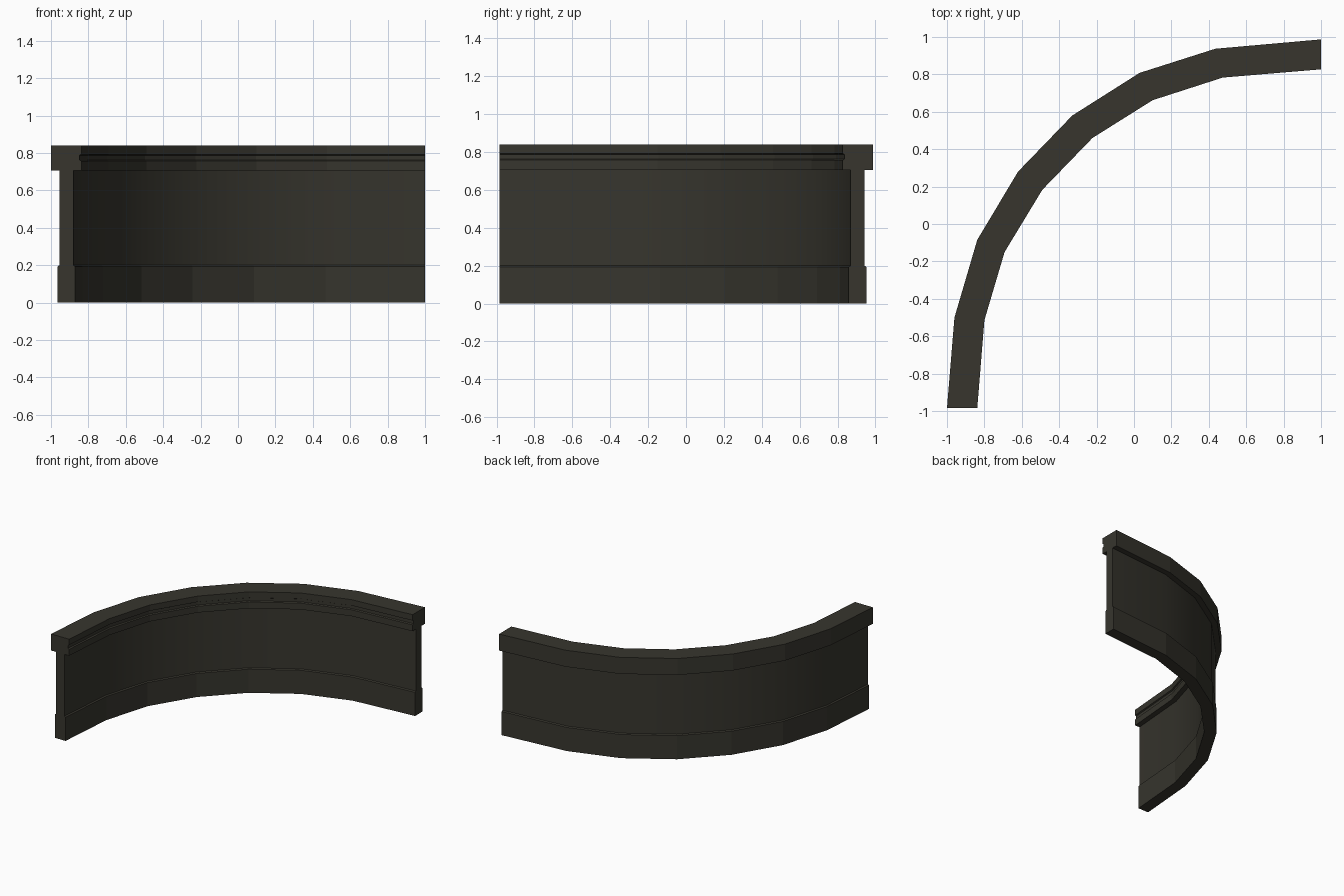
import bpy, bmesh, math

if "Cube" in bpy.data.objects:
    bpy.data.objects.remove(bpy.data.objects["Cube"])

# One dark stone colour for the whole wall
stone = bpy.data.materials.new("dark stone")
stone.diffuse_color = (0.038, 0.036, 0.027, 1)
stone.use_nodes = True
stone.node_tree.nodes["Principled BSDF"].inputs["Base Color"].default_value = stone.diffuse_color

# Plan of the curve: outer and inner edge of the coping at each joint
OUTER = [(-1, -.985), (-.96, -.50), (-.838, -.085), (-.62, .28),
         (-.33, .58), (.03, .808), (.435, .937), (1, .987)]
INNER = [(-.838, -.985), (-.80, -.515), (-.692, -.15), (-.49, .183),
         (-.222, .46), (.10, .662), (.475, .783), (1, .827)]


def sweep(name, profile, smooth=False):
    """Sweep (u, z) points along the curve; u runs 0 outer to 1 inner.
    The profile stays open where it meets the neighbouring part."""
    bm = bmesh.new()
    rings = [[bm.verts.new((o[0] + (i[0] - o[0]) * u, o[1] + (i[1] - o[1]) * u, z))
              for u, z in profile] for o, i in zip(OUTER, INNER)]
    for a, b in zip(rings, rings[1:]):
        for k in range(len(profile) - 1):
            if smooth and k == 1:      # wall: no hidden top face
                continue
            bm.faces.new((a[k], b[k], b[k + 1], a[k + 1]))
    bm.faces.new(rings[0])
    bm.faces.new(rings[-1][::-1])
    # Orient faces: the first end must look towards -y
    bmesh.ops.recalc_face_normals(bm, faces=bm.faces)
    bm.faces.ensure_lookup_table()
    if bm.faces[-2].normal.y > 0:
        bmesh.ops.reverse_faces(bm, faces=bm.faces)
    me = bpy.data.meshes.new(name)
    bm.to_mesh(me)
    bm.free()
    me.materials.append(stone)
    ob = bpy.data.objects.new(name, me)
    bpy.context.collection.objects.link(ob)
    if smooth:
        bpy.ops.object.select_all(action='DESELECT')
        ob.select_set(True)
        bpy.context.view_layer.objects.active = ob
        bpy.ops.object.shade_smooth_by_angle(angle=math.radians(35))
    return ob


WALL_OUT, WALL_IN = .28, .74

# Plinth with a small chamfer up to the wall
sweep("plinth", [(WALL_OUT, .20), (.22, .193), (.22, 0), (.80, 0),
                 (.80, .193), (WALL_IN, .20)])

# Smoothly curved wall panel
sweep("wall_panel", [(WALL_OUT, .20), (WALL_OUT, .705),
                     (WALL_IN, .705), (WALL_IN, .20)], smooth=True)

# Coping with a groove along its inner face
sweep("coping", [(WALL_OUT, .705), (0, .705), (0, .84), (1, .84), (1, .792),
                 (.94, .787), (.94, .763), (1, .757), (1, .705), (WALL_IN, .705)])
